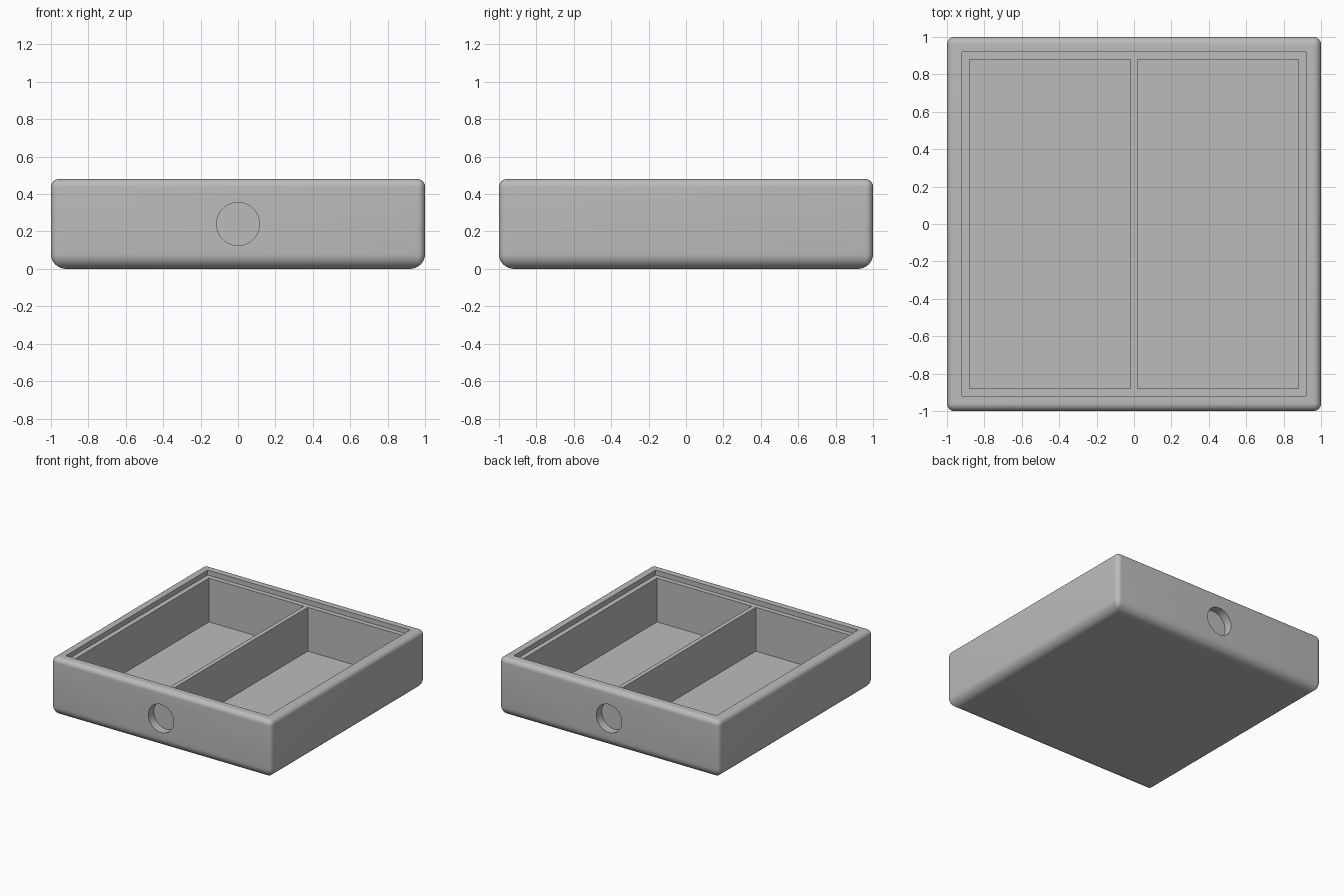
import bpy, bmesh
from math import sin, cos, pi, radians

cube = bpy.data.objects.get("Cube")
if cube:
    bpy.data.objects.remove(cube, do_unlink=True)

HEIGHT = 0.48
SIDE_R, TOP_R, BASE_R = 0.04, 0.04, 0.08
STEPS = 8

grey = bpy.data.materials.new("plain grey")
grey.use_nodes = True
colour = (0.5, 0.5, 0.5, 1)
grey.diffuse_color = colour
grey.node_tree.nodes["Principled BSDF"].inputs["Base Color"].default_value = colour


def add_object(name, bm):
    bmesh.ops.recalc_face_normals(bm, faces=bm.faces)
    mesh = bpy.data.meshes.new(name)
    bm.to_mesh(mesh)
    bm.free()
    mesh.materials.append(grey)
    obj = bpy.data.objects.new(name, mesh)
    bpy.context.collection.objects.link(obj)
    return obj


def ring(bm, inset, z):
    """Square outline with rounded corners, shrunk by inset."""
    r = max(SIDE_R - inset, 0.002)
    c = 1 - inset - r
    verts = []
    for quarter, (sx, sy) in enumerate([(1, 1), (-1, 1), (-1, -1), (1, -1)]):
        for i in range(STEPS + 1):
            a = (quarter + i / STEPS) * pi / 2
            verts.append(bm.verts.new((sx * c + r * cos(a), sy * c + r * sin(a), z)))
    return verts


def box(name, x0, x1, y0, y1, z0, z1):
    bm = bmesh.new()
    bmesh.ops.create_cube(bm, size=1)
    for v in bm.verts:
        v.co = (x1 if v.co.x > 0 else x0, y1 if v.co.y > 0 else y0, z1 if v.co.z > 0 else z0)
    return add_object(name, bm)


# Tray body: stacked outlines with a rounded base and rim
bm = bmesh.new()
angles = [i / STEPS * pi / 2 for i in range(STEPS + 1)]
profile = [(BASE_R * (1 - sin(a)), BASE_R * (1 - cos(a))) for a in angles]
profile += [(TOP_R * (1 - cos(a)), HEIGHT - TOP_R * (1 - sin(a))) for a in angles]
rings = [ring(bm, inset, z) for inset, z in profile]
for low, high in zip(rings, rings[1:]):
    for i in range(len(low)):
        j = (i + 1) % len(low)
        bm.faces.new((low[i], low[j], high[j], high[i]))
bm.faces.new(rings[0])
bm.faces.new(rings[-1])
tray = add_object("divided_tray", bm)

# Lid recess and the two compartments
cutters = [box("recess_cutter", -0.92, 0.92, -0.92, 0.92, 0.44, 0.6)]
for x0, x1 in [(-0.88, -0.018), (0.018, 0.88)]:
    cutters.append(box("compartment_cutter", x0, x1, -0.88, 0.88, 0.08, 0.6))

# Shallow round sockets in the front and back
for side in (-1, 1):
    bm = bmesh.new()
    bmesh.ops.create_cone(bm, cap_ends=True, segments=64, radius1=0.115, radius2=0.115, depth=0.14)
    for v in bm.verts:
        v.co = (v.co.x, side + v.co.z, 0.24 + v.co.y)
    cutters.append(add_object("socket_cutter", bm))

bpy.ops.object.select_all(action='DESELECT')
bpy.context.view_layer.objects.active = tray
tray.select_set(True)
for cutter in cutters:
    cutter.hide_render = True
    mod = tray.modifiers.new("cut", 'BOOLEAN')
    mod.operation = 'DIFFERENCE'
    mod.solver = 'EXACT'
    mod.object = cutter
    bpy.ops.object.modifier_apply(modifier=mod.name)
    bpy.data.objects.remove(cutter, do_unlink=True)

bpy.ops.object.shade_smooth_by_angle(angle=radians(30))
